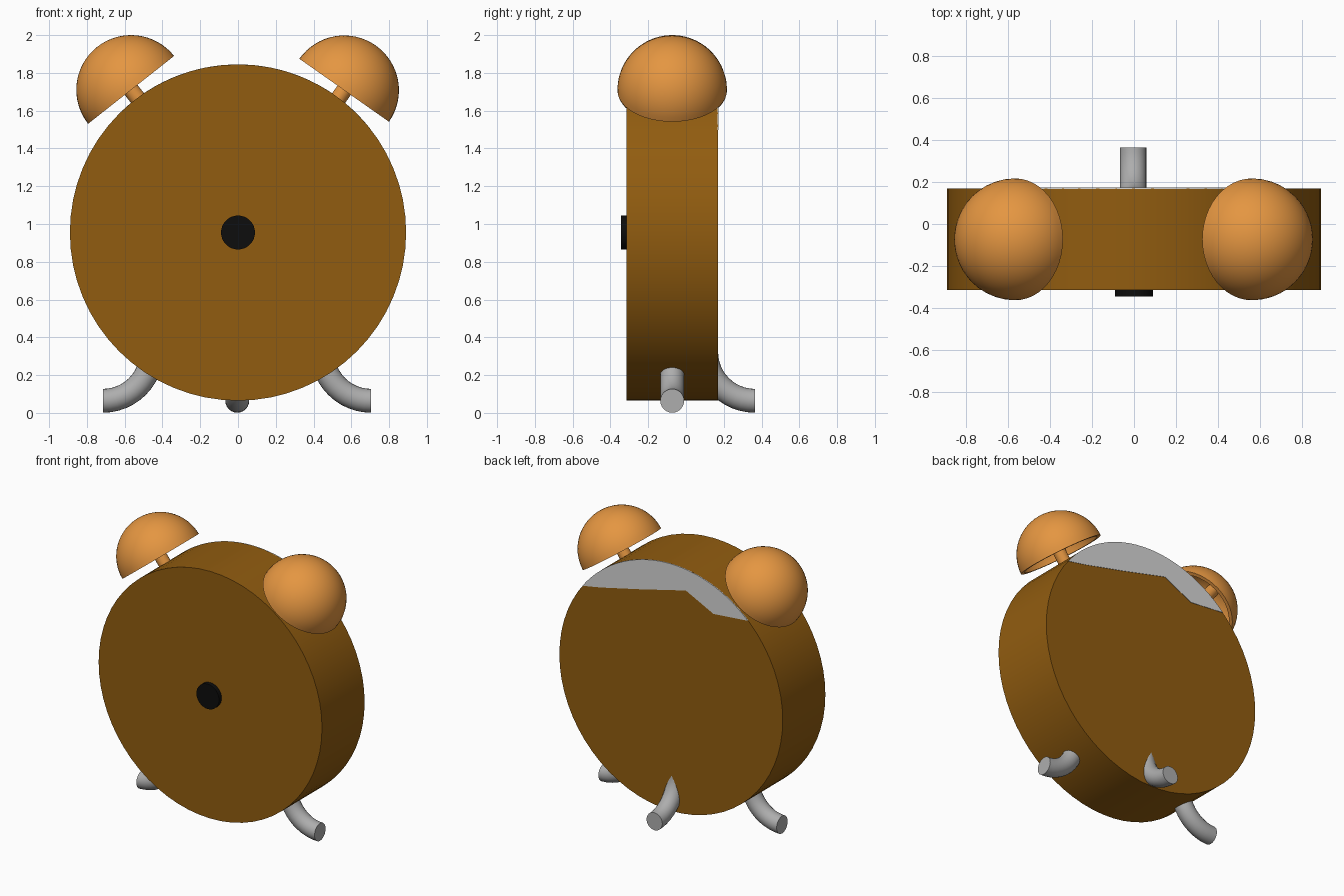
import bpy, bmesh
from math import sin, cos, pi, atan2, radians
from mathutils import Vector, Matrix

if "Cube" in bpy.data.objects:
    bpy.data.objects.remove(bpy.data.objects["Cube"])


def material(name, colour):
    m = bpy.data.materials.new(name)
    m.use_nodes = True
    m.diffuse_color = (*colour, 1)
    m.node_tree.nodes["Principled BSDF"].inputs["Base Color"].default_value = (*colour, 1)
    return m


brown = material("brown", (0.285, 0.108, 0.005))
copper = material("copper", (0.78, 0.305, 0.053))
grey = material("grey", (0.42, 0.42, 0.42))
pale = material("pale_grey", (0.68, 0.68, 0.68))
black = material("black", (0.004, 0.004, 0.004))


def finish(bm, name, mat, matrix=Matrix()):
    """Turn a bmesh into a shaded object."""
    bmesh.ops.recalc_face_normals(bm, faces=bm.faces)
    mesh = bpy.data.meshes.new(name)
    bm.to_mesh(mesh)
    bm.free()
    mesh.transform(matrix)
    mesh.materials.append(mat)
    ob = bpy.data.objects.new(name, mesh)
    bpy.context.collection.objects.link(ob)
    bpy.ops.object.select_all(action='DESELECT')
    ob.select_set(True)
    bpy.context.view_layer.objects.active = ob
    bpy.ops.object.shade_smooth_by_angle(angle=radians(35))
    return ob


def rod(name, mat, start, end, radius, sides=64):
    """Capped cylinder between two points."""
    start, end = Vector(start), Vector(end)
    axis = end - start
    bm = bmesh.new()
    bmesh.ops.create_cone(bm, cap_ends=True, segments=sides, radius1=radius,
                          radius2=radius, depth=axis.length)
    turn = axis.to_track_quat('Z', 'Y').to_matrix().to_4x4()
    return finish(bm, name, mat, Matrix.Translation((start + end) / 2) @ turn)


MID_Y = -0.073
BACK_Y = 0.17
BODY_Z = 0.955
BODY_R = 0.89

# Drum body and the hub on its front
rod("clock_body", brown, (0, -0.315, BODY_Z), (0, BACK_Y, BODY_Z), BODY_R)
rod("front_hub", black, (0, -0.345, BODY_Z), (0, -0.31, BODY_Z), 0.09, 32)


# Bells: hollow hemispheres on short stems
def bell(side, centre, axis):
    centre, axis = Vector(centre), Vector(axis).normalized()
    outer, inner, steps = 0.29, 0.265, 16
    angles = [i / steps * pi / 2 for i in range(steps + 1)]
    profile = [(outer * cos(a), outer * sin(a)) for a in angles]
    profile += [(inner * cos(a), inner * sin(a)) for a in reversed(angles)]
    bm = bmesh.new()
    verts = [bm.verts.new((r, 0, z)) for r, z in profile]
    halves = (verts[:steps + 1], verts[steps + 1:])
    edges = [bm.edges.new(pair) for half in halves for pair in zip(half, half[1:])]
    edges.append(bm.edges.new((verts[0], verts[-1])))
    bmesh.ops.spin(bm, geom=verts + edges, cent=(0, 0, 0), axis=(0, 0, 1),
                   angle=2 * pi, steps=48)
    bmesh.ops.remove_doubles(bm, verts=bm.verts, dist=0.0005)
    turn = axis.to_track_quat('Z', 'Y').to_matrix().to_4x4()
    finish(bm, side + "_bell", copper, Matrix.Translation(centre) @ turn)
    rod(side + "_bell_stem", copper, centre - axis * 0.13, centre + axis * 0.27, 0.043, 24)


bell("right", (-0.566, MID_Y, 1.71), (-0.619, 0, 0.785))
bell("left", (0.562, MID_Y, 1.708), (0.575, 0, 0.818))


# Legs: quarter-circle tubes that flare outwards to a flat end
def leg(name, tip, outward):
    tip, outward = Vector(tip), Vector(outward)
    bend, tube, rings, sides = 0.258, 0.063, 12, 24
    across = outward.cross(Vector((0, 0, 1)))
    bm = bmesh.new()
    loops = []
    for i in range(rings + 1):
        a = i / rings * pi / 2
        radial = -outward * sin(a) - Vector((0, 0, 1)) * cos(a)
        middle = tip + Vector((0, 0, bend)) + radial * bend
        loops.append([bm.verts.new(middle + tube * (radial * cos(t) + across * sin(t)))
                      for t in (2 * pi * k / sides for k in range(sides))])
    for low, high in zip(loops, loops[1:]):
        for k in range(sides):
            n = (k + 1) % sides
            bm.faces.new((low[k], low[n], high[n], high[k]))
    bm.faces.new(loops[0])
    bm.faces.new(loops[-1])
    finish(bm, name, grey)


leg("right_leg", (-0.715, MID_Y, 0.064), (-1, 0, 0))
leg("left_leg", (0.705, MID_Y, 0.064), (1, 0, 0))
leg("back_leg", (-0.004, 0.365, 0.064), (0, 1, 0))

# Pale plate across the top of the back: rim arc closed by a bent lower edge
lower_edge = [(-0.34, 0.62), (-0.12, 0.73), (0.25, 0.64), (0.56, 0.57)]
first, last = atan2(0.54, 0.70), atan2(0.65, -0.62)
arc = [first + (last - first) * i / 28 for i in range(29)]
outline = [(BODY_R * cos(a), BODY_R * sin(a)) for a in arc] + lower_edge
bm = bmesh.new()
face = bm.faces.new([bm.verts.new((x, BACK_Y - 0.003, BODY_Z + z)) for x, z in outline])
grown = bmesh.ops.extrude_face_region(bm, geom=[face])["geom"]
bmesh.ops.translate(bm, vec=(0, 0.006, 0),
                    verts=[g for g in grown if isinstance(g, bmesh.types.BMVert)])
finish(bm, "back_plate", pale)
